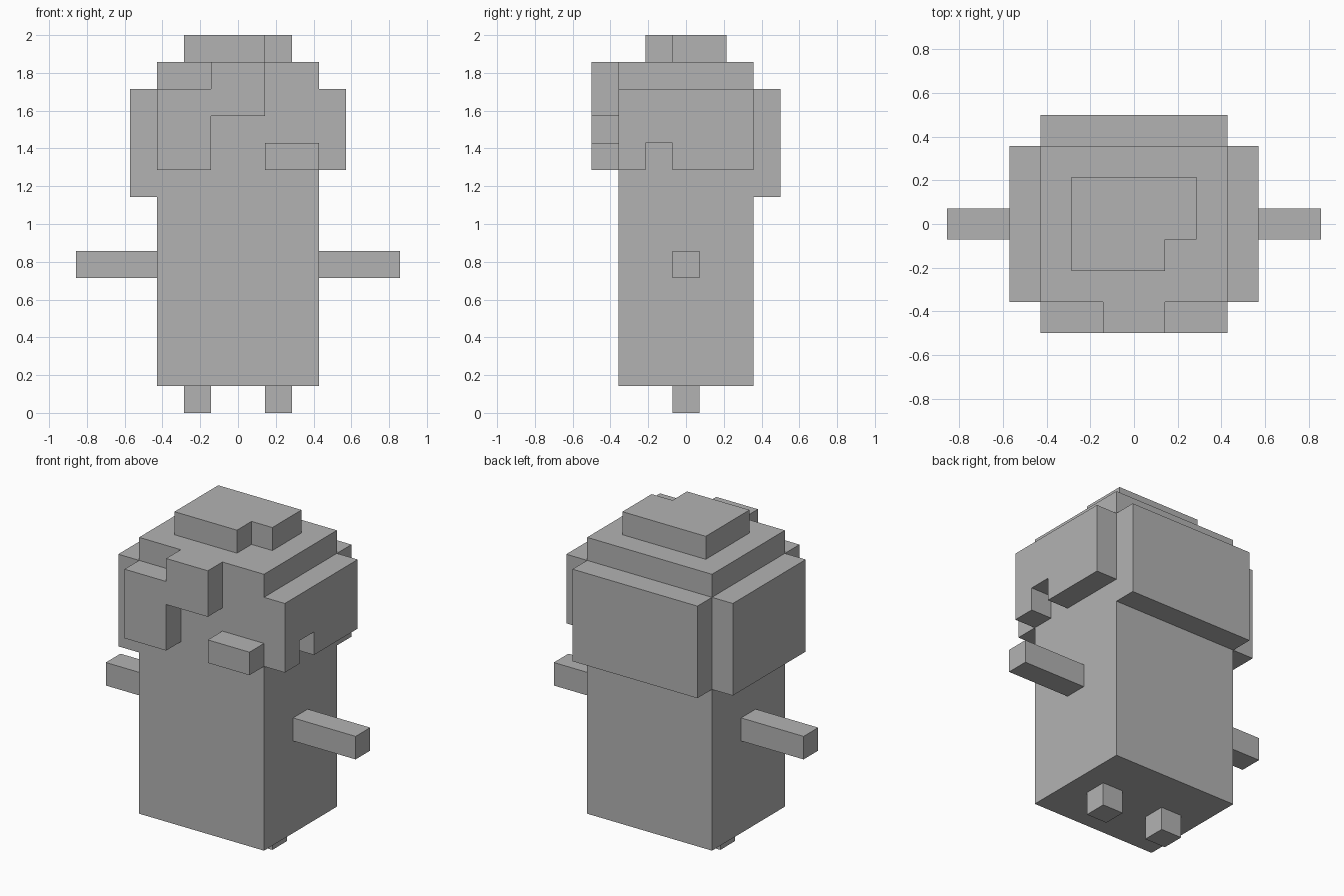
import bpy
import bmesh
from mathutils import Vector

U = 1 / 7  # edge of one block

cube = bpy.data.objects.get("Cube")
if cube:
    bpy.data.objects.remove(cube, do_unlink=True)

grey = bpy.data.materials.new("plain grey")
grey.use_nodes = True
grey.diffuse_color = (0.45, 0.45, 0.45, 1)
grey.node_tree.nodes["Principled BSDF"].inputs["Base Color"].default_value = grey.diffuse_color


def slab(name, axis, outline, start, end):
    """Extrude a flat outline along one axis, measured in blocks."""
    def place(a, b):
        co = [a, b]
        co.insert("xyz".index(axis), start)
        return Vector(co) * U

    bm = bmesh.new()
    face = bm.faces.new([bm.verts.new(place(a, b)) for a, b in outline])
    grown = bmesh.ops.extrude_face_region(bm, geom=[face], use_keep_orig=True)
    shift = Vector([(end - start) * U if c == axis else 0 for c in "xyz"])
    moved = [g for g in grown["geom"] if isinstance(g, bmesh.types.BMVert)]
    bmesh.ops.translate(bm, verts=moved, vec=shift)
    bmesh.ops.recalc_face_normals(bm, faces=bm.faces)
    mesh = bpy.data.meshes.new(name)
    bm.to_mesh(mesh)
    bm.free()
    mesh.materials.append(grey)
    obj = bpy.data.objects.new(name, mesh)
    bpy.context.collection.objects.link(obj)
    return obj


def box(name, x, y, z):
    outline = [(x[0], y[0]), (x[1], y[0]), (x[1], y[1]), (x[0], y[1])]
    return slab(name, "z", outline, *z)


# Body
box("body", (-3, 3), (-2.5, 2.5), (1, 13))

# Arms and feet
for side, s in (("left", 1), ("right", -1)):
    box(side + "_arm", sorted((3 * s, 6 * s)), (-0.5, 0.5), (5, 6))
    box(side + "_foot", sorted((s, 2 * s)), (-0.5, 0.5), (0, 1))

# Hair on top, with one front corner missing
slab("top_hair", "z",
     [(-2, -1.5), (1, -1.5), (1, -0.5), (2, -0.5), (2, 1.5), (-2, 1.5)], 13, 14)

# Hair at the back and sides, notched on the left
box("back_hair", (-3, 3), (2.5, 3.5), (8, 12))
box("right_hair", (-4, -3), (-2.5, 2.5), (8, 12))
slab("left_hair", "x",
     [(-2.5, 9), (-1.5, 9), (-1.5, 10), (-0.5, 10), (-0.5, 9),
      (2.5, 9), (2.5, 12), (-2.5, 12)], 3, 4)

# Stepped fringe and the loose block on the front
slab("fringe", "y",
     [(-3, 9), (-1, 9), (-1, 11), (1, 11), (1, 13), (-1, 13), (-1, 12), (-3, 12)],
     -3.5, -2.5)
box("front_block", (1, 3), (-3.5, -2.5), (9, 10))
